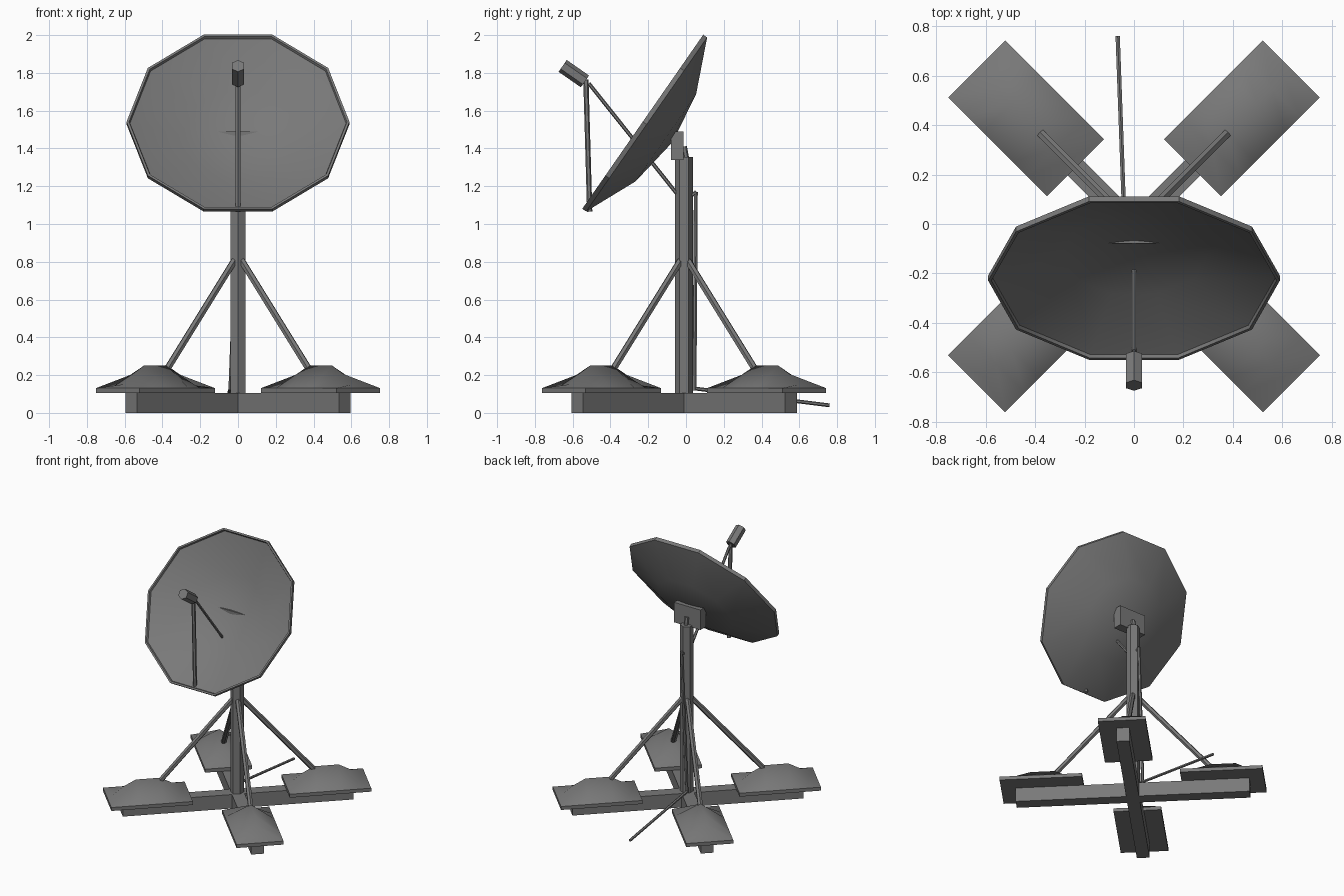
import bpy, math
from mathutils import Vector, Matrix

if "Cube" in bpy.data.objects:
    bpy.data.objects.remove(bpy.data.objects["Cube"])

CY = -0.01  # y of the mast and of the base centre

# one dark grey paint for everything
grey = bpy.data.materials.new("dark_grey")
grey.diffuse_color = (0.19, 0.19, 0.19, 1)
grey.use_nodes = True
grey.node_tree.nodes["Principled BSDF"].inputs["Base Color"].default_value = grey.diffuse_color


def make(name, verts, faces, smooth=None):
    me = bpy.data.meshes.new(name)
    me.from_pydata(verts, [], faces)
    me.materials.append(grey)
    ob = bpy.data.objects.new(name, me)
    bpy.context.collection.objects.link(ob)
    bpy.ops.object.select_all(action='DESELECT')
    ob.select_set(True)
    bpy.context.view_layer.objects.active = ob
    bpy.ops.object.mode_set(mode='EDIT')
    bpy.ops.mesh.select_all(action='SELECT')
    bpy.ops.mesh.normals_make_consistent(inside=False)
    bpy.ops.object.mode_set(mode='OBJECT')
    if smooth:
        bpy.ops.object.shade_smooth_by_angle(angle=math.radians(smooth))
    return ob


def box(name, center, size, rot_z=0.0):
    m = Matrix.Translation(center) @ Matrix.Rotation(rot_z, 4, 'Z')
    v = [m @ Vector((x * size[0] / 2, y * size[1] / 2, z * size[2] / 2))
         for x in (-1, 1) for y in (-1, 1) for z in (-1, 1)]
    f = [(0, 1, 3, 2), (4, 6, 7, 5), (0, 4, 5, 1), (2, 3, 7, 6), (0, 2, 6, 4), (1, 5, 7, 3)]
    return make(name, v, f)


def rod(name, a, b, r, sides=6):
    a, b = Vector(a), Vector(b)
    q = (b - a).to_track_quat('Z', 'Y')
    ring = [q @ Vector((r * math.sin(2 * math.pi * i / sides),
                        r * math.cos(2 * math.pi * i / sides), 0)) for i in range(sides)]
    v = [a + p for p in ring] + [b + p for p in ring]
    f = [(i, (i + 1) % sides, sides + (i + 1) % sides, sides + i) for i in range(sides)]
    f += [tuple(range(sides)), tuple(range(sides, 2 * sides))]
    return make(name, v, f)


# ten-sided dish with a raised lip: closed shell lathed from a short profile
profile = [(0.295, -0.118), (0.572, -0.003), (0.577, 0.011), (0.59, 0.011),
           (0.59, -0.014), (0.295, -0.138)]
n, k = 10, len(profile)
verts = [(r * math.cos(2 * math.pi * i / n), r * math.sin(2 * math.pi * i / n), z)
         for i in range(n) for r, z in profile]
verts += [(0, 0, -0.158), (0, 0, -0.18)]
faces = []
for i in range(n):
    a, b = i * k, (i + 1) % n * k
    faces += [(a + j, b + j, b + j + 1, a + j + 1) for j in range(k - 1)]
    faces += [(a, b, n * k), (a + k - 1, b + k - 1, n * k + 1)]
dish = make("dish", verts, faces, 35)
dish.matrix_world = Matrix.Translation((0, -0.22, 1.535)) @ Matrix.Rotation(math.radians(55.2), 4, 'X')

# feed horn and its supports
rod("feed_horn", (0, -0.535, 1.755), (0, -0.653, 1.837), 0.038)
rod("feed_pole", (0, -0.51, 1.065), (0, -0.53, 1.765), 0.014)
rod("feed_brace", (0, -0.515, 1.745), (0, -0.04, 1.15), 0.01)

# mast, dish mount and bracket
rod("mast", (0, CY, 0), (0, CY, 1.355), 0.047)
box("dish_mount", (0, -0.047, 1.415), (0.22, 0.065, 0.15))
rod("mount_bracket", (0, 0.005, 1.33), (0, -0.01, 1.41), 0.015)

# crossed base beams
for i, ang in enumerate((45, 135)):
    box(f"base_beam_{i + 1}", (0, CY, 0.0525), (1.6, 0.088, 0.105), math.radians(ang))

# four ballast plates, each with a ridged bag draped to its edges and a diagonal strut
stations = [(-0.282, -0.24, 0.02), (-0.17, -0.17, 0.075), (-0.085, -0.085, 0.12),
            (0.085, 0.085, 0.12), (0.17, 0.17, 0.075), (0.282, 0.24, 0.02)]
for i in range(4):
    ang = math.radians(45 + 90 * i)
    turn = Matrix.Translation((0, CY, 0)) @ Matrix.Rotation(ang, 4, 'Z')
    box(f"ballast_plate_{i + 1}", turn @ Vector((0.618, 0, 0.118)), (0.565, 0.326, 0.026), ang)
    bag = []
    for side, ridge, h in stations:
        bag += [turn @ Vector((0.618 + side, -0.163, 0.131)),
                turn @ Vector((0.618 + ridge, 0, 0.131 + h)),
                turn @ Vector((0.618 + side, 0.163, 0.131))]
    quads = [(r * 3 + c, r * 3 + c + 1, r * 3 + c + 4, r * 3 + c + 3)
             for r in range(5) for c in range(2)]
    quads += [(r * 3, r * 3 + 2, r * 3 + 5, r * 3 + 3) for r in range(5)]
    quads += [(0, 1, 2), (15, 16, 17)]
    make(f"ballast_bag_{i + 1}", bag, quads, 80)
    rod(f"diagonal_strut_{i + 1}", turn @ Vector((0.02, 0, 0.815)),
        turn @ Vector((0.545, 0, 0.215)), 0.019)

# cable down the back of the mast and out along the ground
rod("cable_link", (0, 0.0, 1.13), (0, 0.055, 1.17), 0.01)
rod("cable_drop", (0, 0.052, 1.17), (-0.04, 0.045, 0.12), 0.011)
rod("cable_run", (-0.04, 0.04, 0.13), (-0.066, 0.76, 0.04), 0.01)
